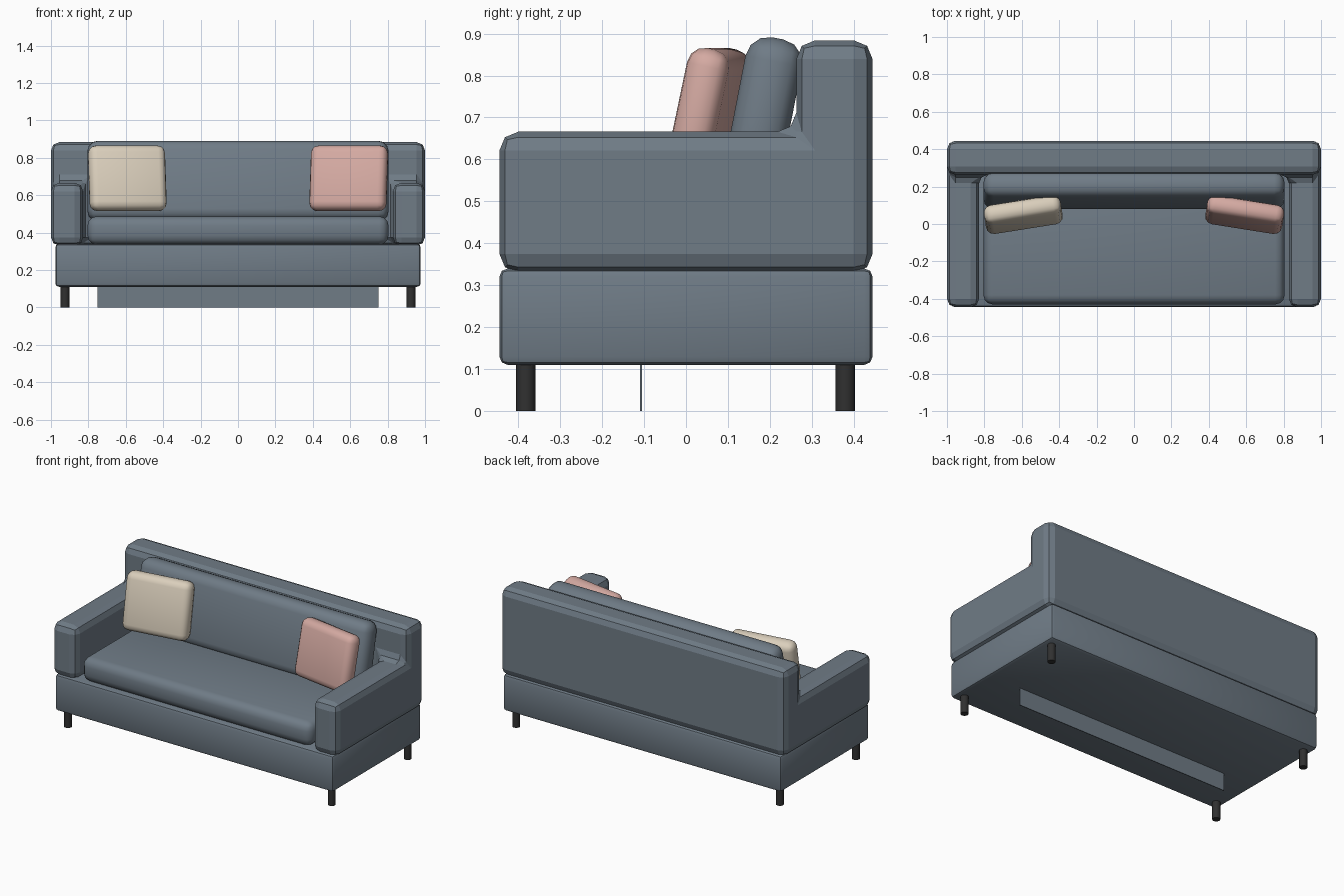
import bpy, bmesh
from math import radians
from mathutils import Matrix

if "Cube" in bpy.data.objects:
    bpy.data.objects.remove(bpy.data.objects["Cube"])


def material(name, rgb):
    m = bpy.data.materials.new(name)
    m.diffuse_color = (*rgb, 1)
    m.use_nodes = True
    m.node_tree.nodes["Principled BSDF"].inputs["Base Color"].default_value = m.diffuse_color
    return m


FABRIC = material("blue_grey_fabric", (0.16, 0.20, 0.24))
CREAM = material("cream_fabric", (0.70, 0.62, 0.50))
PINK = material("pink_fabric", (0.66, 0.40, 0.36))
DARK = material("dark_leg", (0.03, 0.03, 0.03))


def finish(bm, name, mat, loc=(0, 0, 0), rot=(0, 0, 0), angle=30):
    bmesh.ops.recalc_face_normals(bm, faces=bm.faces[:])
    me = bpy.data.meshes.new(name)
    bm.to_mesh(me)
    bm.free()
    me.materials.append(mat)
    ob = bpy.data.objects.new(name, me)
    bpy.context.collection.objects.link(ob)
    ob.location = loc
    ob.rotation_euler = [radians(a) for a in rot]
    bpy.ops.object.select_all(action='DESELECT')
    ob.select_set(True)
    bpy.context.view_layer.objects.active = ob
    bpy.ops.object.shade_smooth_by_angle(angle=radians(angle))
    return ob


def bevel(bm, width, segments):
    bmesh.ops.bevel(bm, geom=bm.edges[:], offset=width, segments=segments,
                    profile=0.5, affect='EDGES', clamp_overlap=True)


def box(name, size, loc, mat, width=0.0, segments=2, rot=(0, 0, 0)):
    bm = bmesh.new()
    bmesh.ops.create_cube(bm, size=1, matrix=Matrix.Diagonal((*size, 1)))
    if width:
        bevel(bm, width, segments)
    return finish(bm, name, mat, loc, rot)


def cells(name, xs, ys, zs, filled, mat, width):
    """One solid made of the filled cells of a grid, then bevelled."""
    bm = bmesh.new()
    grid = (xs, ys, zs)
    for cell in filled:
        for axis in range(3):
            for side in (0, 1):
                near = list(cell)
                near[axis] += 2 * side - 1
                if tuple(near) in filled:
                    continue
                u, v = [a for a in range(3) if a != axis]
                verts = []
                for du, dv in ((0, 0), (1, 0), (1, 1), (0, 1)):
                    i = list(cell)
                    i[axis] += side
                    i[u] += du
                    i[v] += dv
                    verts.append(bm.verts.new([grid[a][i[a]] for a in range(3)]))
                bm.faces.new(verts)
    bmesh.ops.remove_doubles(bm, verts=bm.verts[:], dist=1e-4)
    bmesh.ops.recalc_face_normals(bm, faces=bm.faces[:])
    bmesh.ops.dissolve_limit(bm, angle_limit=0.01, verts=bm.verts[:], edges=bm.edges[:])
    bevel(bm, width, 2)
    return finish(bm, name, mat, angle=15)


# Base box
box("base", (1.954, 0.89, 0.23), (0, 0, 0.225), FABRIC, 0.02)

# Arms and backrest in one piece: U-shaped plan with a taller back
plan = {(0, 0, 0), (2, 0, 0)} | {(i, 1, k) for i in range(3) for k in range(2)}
cells("arms_and_backrest", (-1, -0.828, 0.828, 1), (-0.445, 0.263, 0.445),
      (0.33, 0.666, 0.884), plan, FABRIC, 0.045)

# Seat and leaning back cushion
box("seat_cushion", (1.61, 0.66, 0.152), (0, -0.10, 0.411), FABRIC, 0.05, 3)
box("back_cushion", (1.61, 0.137, 0.435), (0, 0.178, 0.675), FABRIC, 0.055, 3, (-11, 0, 0))

# Throw pillows, turned inwards and leaning back
for name, side, mat in (("left_pillow", -1, CREAM), ("right_pillow", 1, PINK)):
    box(name, (0.415, 0.102, 0.355), (side * 0.592, 0.05, 0.69), mat, 0.042, 3,
        (-12, 0, -9 * side))

# Legs
for sx, x in (("left", -0.925), ("right", 0.925)):
    for sy, y in (("front", -0.382), ("back", 0.38)):
        bm = bmesh.new()
        bmesh.ops.create_cone(bm, cap_ends=True, segments=16, radius1=0.023,
                              radius2=0.023, depth=0.12)
        finish(bm, f"{sy}_{sx}_leg", DARK, (x, y, 0.06))

# Support panel under the base
box("under_panel", (1.5, 0.005, 0.115), (0, -0.107, 0.0575), FABRIC)
